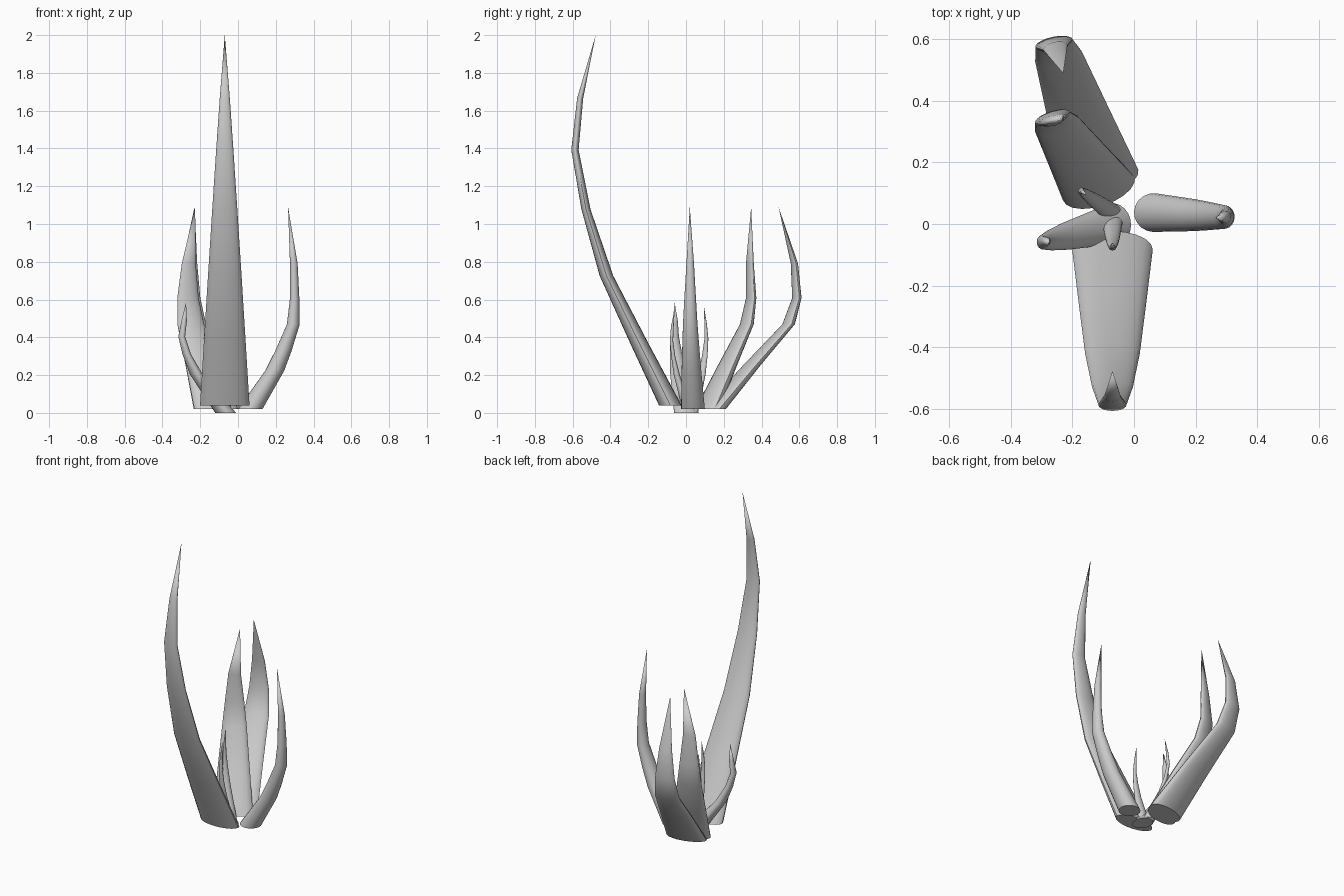
import bpy, bmesh, math

if "Cube" in bpy.data.objects:
    bpy.data.objects.remove(bpy.data.objects["Cube"])

SIDES = 20
# ring levels: (height fraction, outward fraction of the reach)
TALL = [(0, 0), (.17, .33), (.35, .67), (.53, .885), (.69, 1), (.83, .945)]
WIDE = [(0, 0), (.21, .44), (.42, .9), (.55, 1), (.72, .97)]
STEEP = [(0, 0), (.19, .55), (.29, .75), (.42, .97), (.55, 1), (.72, .98)]
# thickness falls off faster than width
THICK = [(0, 1), (.17, .8), (.35, .6), (.55, .38), (.85, .26), (1, 0)]


def thickness(t):
    for (a, va), (b, vb) in zip(THICK, THICK[1:]):
        if t <= b:
            return va + (vb - va) * (t - a) / (b - a)
    return 0


def leaf(name, base, reach, tip, z0, heading, half_w, half_t, levels):
    """Curved blade of horizontal elliptical rings closing to a point."""
    bm = bmesh.new()
    h = math.radians(heading)
    out, side = (math.cos(h), math.sin(h)), (-math.sin(h), math.cos(h))
    rings = []
    for t, u in levels:
        cx = base[0] + (reach[0] - base[0]) * u
        cy = base[1] + (reach[1] - base[1]) * u
        w = half_w * (1 - t) ** .9
        d = half_t * thickness(t)
        ring = []
        for i in range(SIDES):
            a = 2 * math.pi * i / SIDES
            p, q = d * math.cos(a), w * math.sin(a)
            ring.append(bm.verts.new((cx + out[0] * p + side[0] * q,
                                      cy + out[1] * p + side[1] * q,
                                      z0 + (tip[2] - z0) * t)))
        rings.append(ring)
    bm.faces.new(rings[0][::-1])
    for lo, hi in zip(rings, rings[1:]):
        for i in range(SIDES):
            j = (i + 1) % SIDES
            bm.faces.new((lo[i], lo[j], hi[j], hi[i]))
    top = bm.verts.new(tip)
    for i in range(SIDES):
        bm.faces.new((rings[-1][i], rings[-1][(i + 1) % SIDES], top))
    bmesh.ops.recalc_face_normals(bm, faces=bm.faces)
    me = bpy.data.meshes.new(name)
    bm.to_mesh(me)
    bm.free()
    ob = bpy.data.objects.new(name, me)
    bpy.context.collection.objects.link(ob)
    bpy.ops.object.select_all(action='DESELECT')
    ob.select_set(True)
    bpy.context.view_layer.objects.active = ob
    bpy.ops.object.shade_smooth_by_angle(angle=math.radians(40))


# large leaves
leaf("tall_front_leaf", (-.07, -.083), (-.07, -.588), (-.07, -.478, 2.0),
     .04, 270, .131, .06, TALL)
leaf("right_leaf", (.065, .037), (.3, .022), (.265, .02, 1.09),
     .02, -4, .063, .065, STEEP)
leaf("back_leaf", (-.11, .15), (-.26, .587), (-.23, .49, 1.09),
     .02, 102, .127, .057, WIDE)
leaf("back_left_leaf", (-.115, .115), (-.265, .345), (-.227, .345, 1.09),
     .02, 108, .122, .057, WIDE)

# small inner leaves
leaf("small_left_leaf", (-.065, .002), (-.298, -.06), (-.275, -.06, .585),
     0, 192, .066, .055, TALL)
leaf("small_back_leaf", (-.07, .035), (-.172, .108), (-.155, .095, .565),
     .01, 145, .032, .027, TALL)
leaf("small_front_leaf", (-.07, .01), (-.07, -.077), (-.07, -.06, .55),
     .01, 270, .034, .027, TALL)
